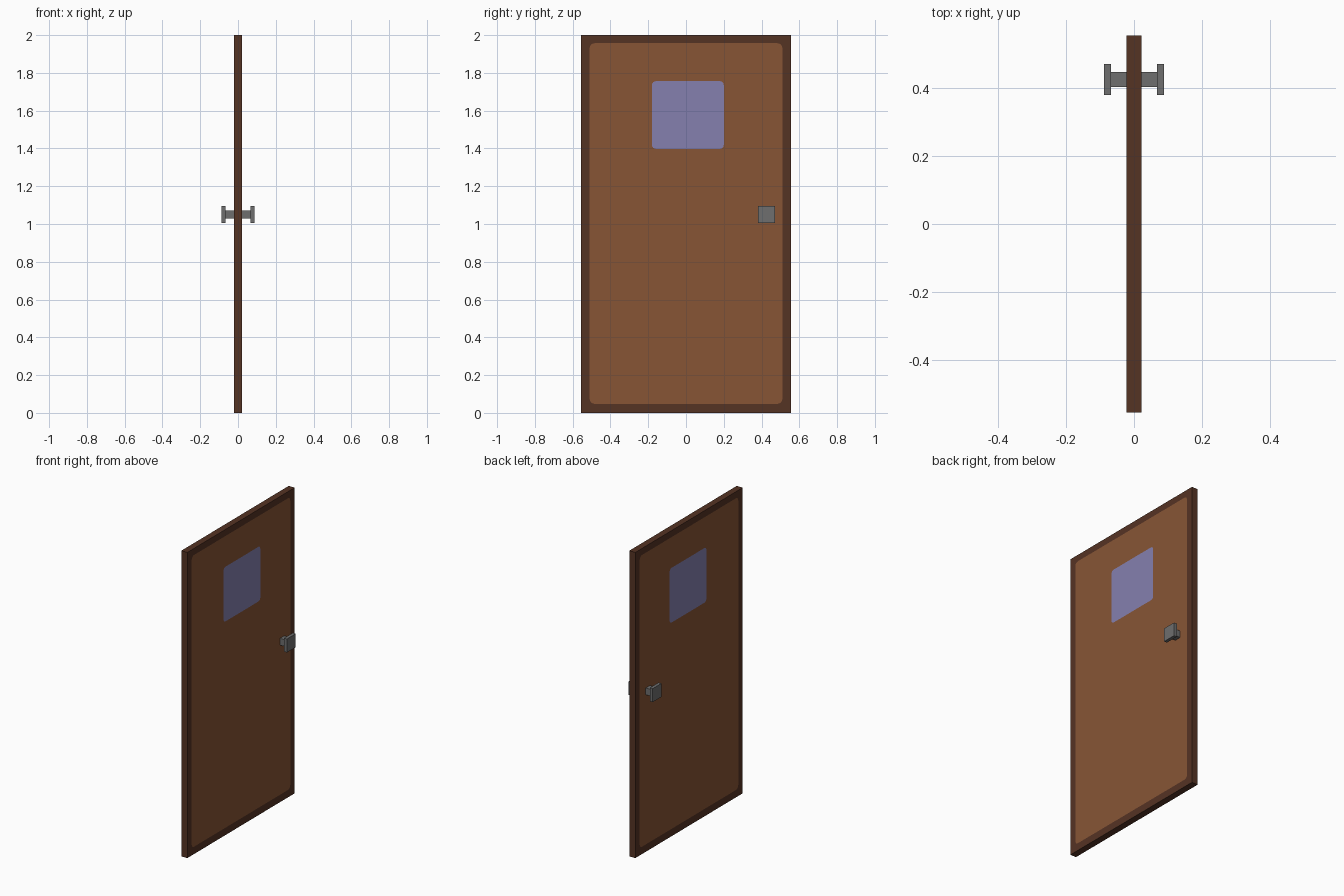
import bpy, bmesh, math

if "Cube" in bpy.data.objects:
    bpy.data.objects.remove(bpy.data.objects["Cube"])

T = 0.0215  # half thickness of the door


def lin(v):
    v /= 255
    return v / 12.92 if v <= 0.04045 else ((v + 0.055) / 1.055) ** 2.4


def material(name, r, g, b):
    m = bpy.data.materials.new(name)
    m.diffuse_color = (lin(r), lin(g), lin(b), 1)
    m.use_nodes = True
    m.node_tree.nodes["Principled BSDF"].inputs["Base Color"].default_value = m.diffuse_color
    return m


DARK = material("dark wood", 85, 51, 36)
WOOD = material("warm wood", 135, 85, 53)
GLASS = material("blue glass", 133, 128, 175)
METAL = material("grey metal", 110, 110, 110)


def outline(y0, y1, z0, z1, r=0.0, seg=4):
    """Rectangle in the door plane with rounded corners."""
    if r == 0:
        return [(y0, z0), (y1, z0), (y1, z1), (y0, z1)]
    corners = [(y1 - r, z1 - r), (y0 + r, z1 - r), (y0 + r, z0 + r), (y1 - r, z0 + r)]
    pts = []
    for i, (cy, cz) in enumerate(corners):
        for k in range(seg + 1):
            a = math.pi / 2 * (i + k / seg)
            pts.append((cy + r * math.cos(a), cz + r * math.sin(a)))
    return pts


def layer(name, mat, loops, keep_rim=False):
    """Flush layer: filled outlines on both faces, inner walls removed."""
    cu = bpy.data.curves.new(name + "_profile", 'CURVE')
    cu.dimensions = '2D'
    cu.fill_mode = 'BOTH'
    cu.extrude = T
    for pts in loops:
        s = cu.splines.new('POLY')
        s.points.add(len(pts) - 1)
        for p, (y, z) in zip(s.points, pts):
            p.co = (y, z, 0, 1)
        s.use_cyclic_u = True
    tmp = bpy.data.objects.new(name + "_tmp", cu)
    bpy.context.collection.objects.link(tmp)
    bpy.context.view_layer.update()
    me = bpy.data.meshes.new_from_object(
        tmp.evaluated_get(bpy.context.evaluated_depsgraph_get()))
    bpy.data.objects.remove(tmp)
    bm = bmesh.new()
    bm.from_mesh(me)
    bmesh.ops.remove_doubles(bm, verts=bm.verts, dist=1e-5)
    for v in bm.verts:  # profile plane (x, y) becomes door plane (y, z)
        v.co = (v.co.z, v.co.x, v.co.y)
    bmesh.ops.recalc_face_normals(bm, faces=bm.faces)

    def inner(f):
        c = f.calc_center_median()
        rim = abs(c.y) > 0.55 or c.z < 0.005 or c.z > 1.995
        return abs(f.normal.x) < 0.5 and not (keep_rim and rim)
    bmesh.ops.delete(bm, geom=[f for f in bm.faces if inner(f)], context='FACES')
    for f in bm.faces:
        f.smooth = False
        f.material_index = 0
    bm.to_mesh(me)
    bm.free()
    me.materials.clear()
    me.materials.append(mat)
    bpy.context.collection.objects.link(bpy.data.objects.new(name, me))


def box(name, mat, lo, hi):
    bm = bmesh.new()
    bmesh.ops.create_cube(bm, size=1)
    for v in bm.verts:
        v.co = [(a + b) / 2 + c * (b - a) for a, b, c in zip(lo, hi, v.co)]
    me = bpy.data.meshes.new(name)
    bm.to_mesh(me)
    bm.free()
    me.materials.append(mat)
    bpy.context.collection.objects.link(bpy.data.objects.new(name, me))


# Door: border, panel and window lie flush with each other
border = outline(-0.555, 0.555, 0, 2)
panel = outline(-0.51, 0.51, 0.048, 1.957, 0.025)
window = outline(-0.18, 0.20, 1.398, 1.756, 0.02)
layer("door_border", DARK, [border, panel], keep_rim=True)
layer("door_panel", WOOD, [panel, window])
layer("door_window", GLASS, [window])

# Handles on both sides
for side, s in (("right", 1), ("left", -1)):
    def span(a, b):
        return sorted((s * a, s * b))
    a, b = span(T, 0.067)
    box(side + "_handle_stem", METAL, (a, 0.403, 1.028), (b, 0.447, 1.072))
    a, b = span(0.067, 0.088)
    box(side + "_handle_plate", METAL, (a, 0.38, 1.006), (b, 0.47, 1.094))
